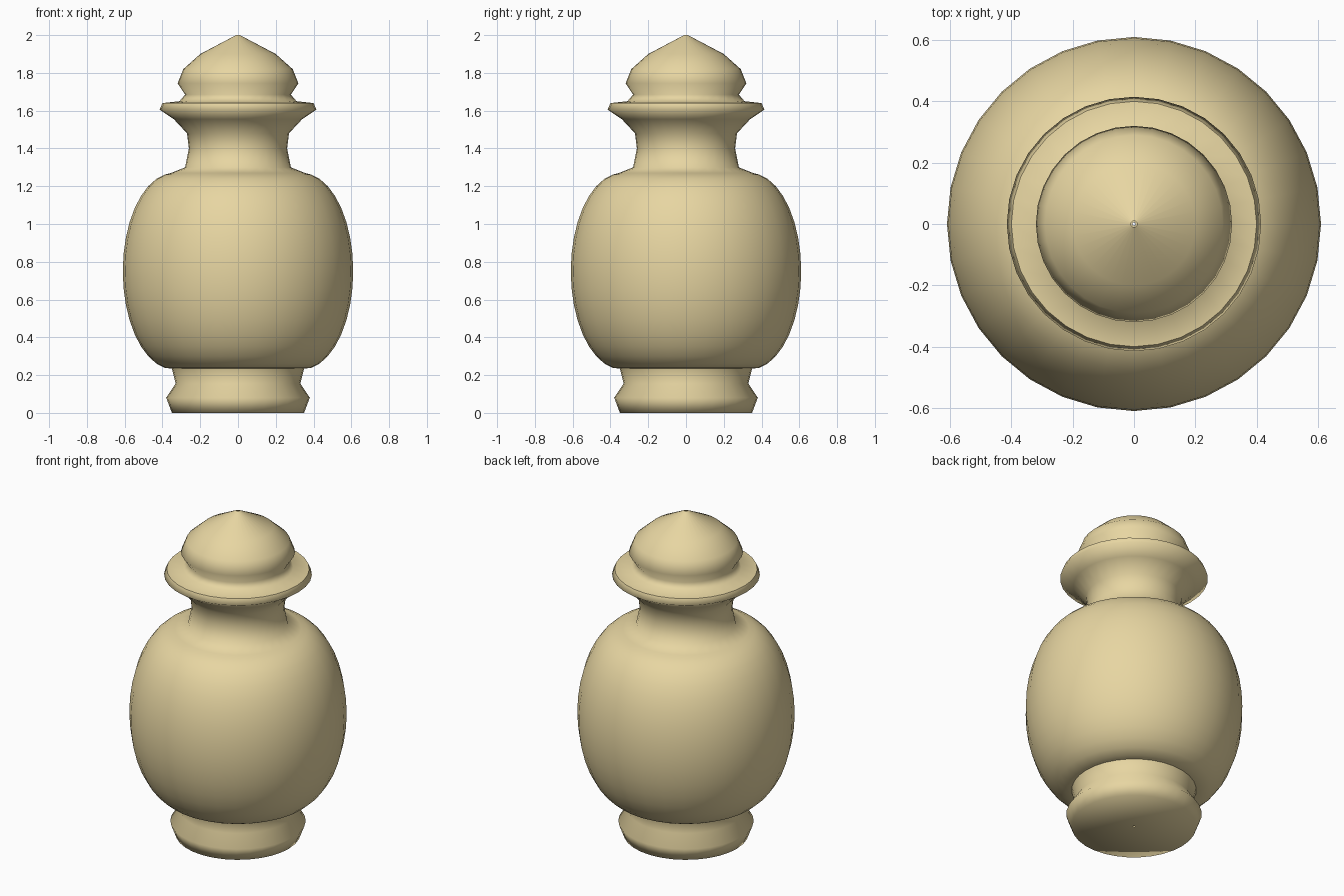
import bpy, bmesh
from math import sin, cos, tau, radians

if "Cube" in bpy.data.objects:
    bpy.data.objects.remove(bpy.data.objects["Cube"])

SEGMENTS = 32

mat = bpy.data.materials.new("warm_brass")
mat.diffuse_color = (0.80, 0.67, 0.36, 1)
mat.use_nodes = True
mat.node_tree.nodes["Principled BSDF"].inputs["Base Color"].default_value = mat.diffuse_color


def lathe(name, profile):
    """Revolve (radius, height) points, listed bottom to top, around z."""
    bm = bmesh.new()
    rings = []
    for r, z in profile:
        rings.append([bm.verts.new((r * cos(tau * i / SEGMENTS),
                                    r * sin(tau * i / SEGMENTS), z))
                      for i in range(SEGMENTS)])
    for a, b in zip(rings, rings[1:]):
        for i in range(SEGMENTS):
            j = (i + 1) % SEGMENTS
            bm.faces.new((a[i], a[j], b[j], b[i]))
    mesh = bpy.data.meshes.new(name)
    bm.to_mesh(mesh)
    bm.free()
    obj = bpy.data.objects.new(name, mesh)
    bpy.context.collection.objects.link(obj)
    mesh.materials.append(mat)
    bpy.ops.object.select_all(action='DESELECT')
    bpy.context.view_layer.objects.active = obj
    obj.select_set(True)
    bpy.ops.object.shade_smooth_by_angle(angle=radians(80))
    return obj


# Waisted foot with flat underside
lathe("foot", [(0.005, 0), (0.35, 0), (0.38, 0.08), (0.33, 0.155), (0.35, 0.235)])

# Bulging belly, shoulder, neck and flared lip
belly = [(0.34 + 0.27 * cos(radians(a)), 0.75 + 0.52 * sin(radians(a)))
         for a in range(-80, 81, 10)]
lathe("body", [(0.35, 0.235)] + belly +
      [(0.355, 1.27), (0.28, 1.30), (0.26, 1.40), (0.27, 1.48),
       (0.34, 1.555), (0.415, 1.605), (0.40, 1.64)])

# Lid with a collar and pointed dome
lathe("lid", [(0.40, 1.64), (0.31, 1.65), (0.28, 1.685), (0.32, 1.745),
              (0.29, 1.82), (0.20, 1.90), (0.01, 2.0)])
